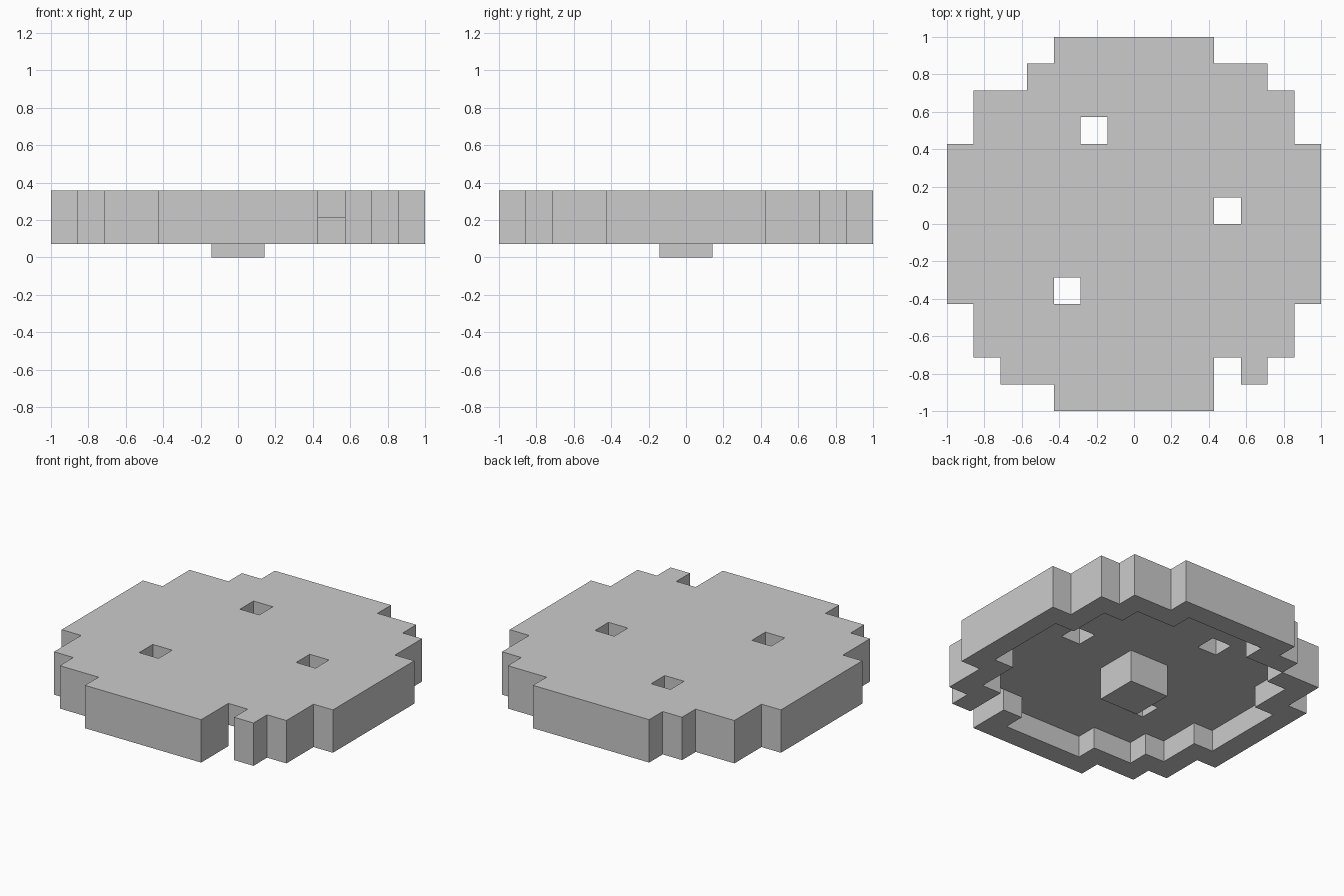
import bpy, bmesh

if "Cube" in bpy.data.objects:
    bpy.data.objects.remove(bpy.data.objects["Cube"])

U = 1 / 7           # one grid cell
BASE = 0.5 * U      # underside height of the rim

# Half width of the stepped disc for each row, from the middle row outwards
OUTER = [7, 7, 7, 6, 6, 5, 3]
INNER = [6, 6, 5, 5, 4, 2]


def disc(half_widths):
    """Cells (lower-left corner) of a disc mirrored in x and y."""
    return {(x, y) for row, w in enumerate(half_widths)
            for x in range(-w, w) for y in (row, -row - 1)}


def voxel_skin(name, cells):
    """Outer skin of a set of 3D cells, flats merged."""
    bm = bmesh.new()
    cache = {}

    def vert(p):
        if p not in cache:
            cache[p] = bm.verts.new((p[0] * U, p[1] * U, BASE + p[2] * U))
        return cache[p]

    for c in cells:
        for axis in range(3):
            for side in (0, 1):
                n = list(c)
                n[axis] += 2 * side - 1
                if tuple(n) in cells:
                    continue
                quad = []
                for a, b in ((0, 0), (1, 0), (1, 1), (0, 1)):
                    p = list(c)
                    p[axis] += side
                    p[(axis + 1) % 3] += a
                    p[(axis + 2) % 3] += b
                    quad.append(vert(tuple(p)))
                bm.faces.new(quad if side else quad[::-1])
    bmesh.ops.dissolve_limit(bm, angle_limit=0.01, verts=bm.verts, edges=bm.edges)
    bmesh.ops.triangulate(bm, faces=[f for f in bm.faces if len(f.verts) > 4])
    mesh = bpy.data.meshes.new(name)
    bm.to_mesh(mesh)
    bm.free()
    obj = bpy.data.objects.new(name, mesh)
    bpy.context.collection.objects.link(obj)
    return obj


# Disc footprint with two missing edge cells; the front one opens the cavity
outline = disc(OUTER) - {(3, -6), (-5, 5)}
holes = {(-2, 3), (3, 0), (-3, -3)}

# Hollow plate: full top layer with holes, lower layer only a rim
deck = {(x, y, 1) for x, y in outline - holes}
rim = {(x, y, 0) for x, y in outline - disc(INNER)}
voxel_skin("disc_plate", deck | rim)

# Square peg hanging from the cavity ceiling down to the ground
bpy.ops.mesh.primitive_cube_add(size=1, location=(0, 0, 0.75 * U))
peg = bpy.context.object
peg.name = "centre_peg"
peg.scale = (2 * U, 2 * U, 1.5 * U)
